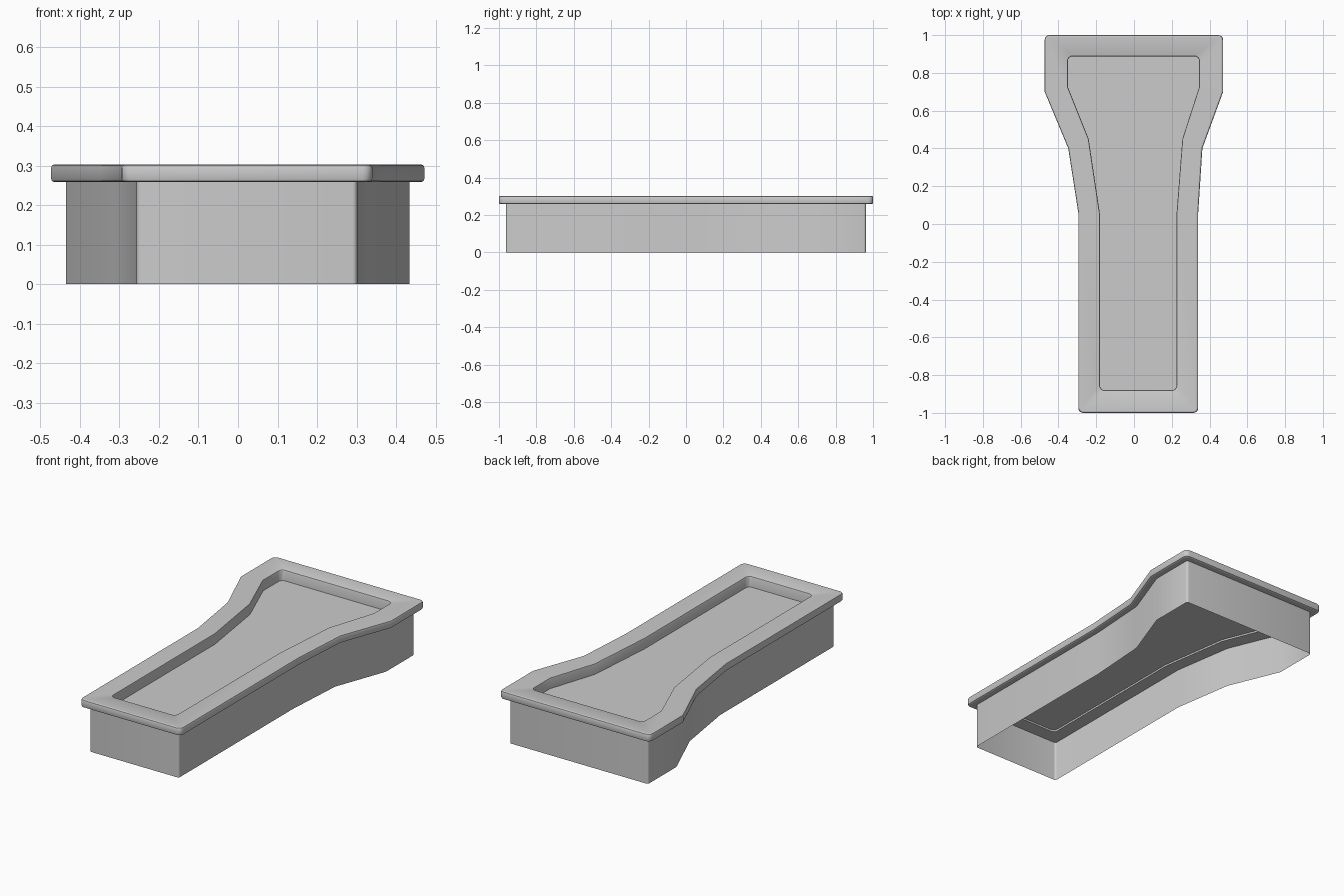
import bpy, bmesh, math
from mathutils import Vector

if "Cube" in bpy.data.objects:
    bpy.data.objects.remove(bpy.data.objects["Cube"])

# Half-outlines as rows of (y, left x, right x), narrow end to wide end
OUTER = [(-1.0, -0.295, 0.34), (0.06, -0.295, 0.34), (0.40, -0.348, 0.362),
         (0.70, -0.473, 0.472), (1.0, -0.473, 0.472)]
INNER = [(-0.88, -0.18, 0.225), (0.05, -0.18, 0.225), (0.45, -0.24, 0.256),
         (0.725, -0.35, 0.345), (0.888, -0.35, 0.345)]
ROUNDED = {0, 4, 5, 9}


def outline(rows, inset=0.0, radius=0.02, segments=4):
    """Closed counter-clockwise outline, inset with mitres, end corners rounded."""
    pts = [Vector((r[2], r[0])) for r in rows] + [Vector((r[1], r[0])) for r in reversed(rows)]
    n = len(pts)
    moved = []
    for i in range(n):
        a = (pts[i] - pts[i - 1]).normalized()
        b = (pts[(i + 1) % n] - pts[i]).normalized()
        na, nb = Vector((-a.y, a.x)), Vector((-b.y, b.x))
        moved.append(pts[i] + (na + nb) * (inset / (1 + na.dot(nb))))
    out = []
    for i in range(n):
        p = moved[i]
        if i not in ROUNDED:
            out.append(p)
            continue
        start = p + (moved[i - 1] - p).normalized() * radius
        end = p + (moved[(i + 1) % n] - p).normalized() * radius
        centre = start + end - p
        for k in range(segments + 1):
            t = k / segments * math.pi / 2
            out.append(centre + (start - centre) * math.cos(t) + (end - centre) * math.sin(t))
    return out


def loft(name, sections, cap=False):
    """Join outlines (rows, inset, radius, z) with quads; optionally fill the last."""
    bm = bmesh.new()
    rings = [[bm.verts.new((p.x, p.y, z)) for p in outline(rows, inset, r)]
             for rows, inset, r, z in sections]
    for low, high in zip(rings, rings[1:]):
        m = len(low)
        for i in range(m):
            j = (i + 1) % m
            bm.faces.new((low[i], low[j], high[j], high[i]))
    if cap:
        bm.faces.new(rings[-1])
    mesh = bpy.data.meshes.new(name)
    bm.to_mesh(mesh)
    bm.free()
    obj = bpy.data.objects.new(name, mesh)
    bpy.context.collection.objects.link(obj)
    bpy.context.view_layer.objects.active = obj
    obj.select_set(True)
    bpy.ops.object.shade_smooth_by_angle(angle=math.radians(25))
    obj.select_set(False)
    return obj


WALL = 0.038

# Open-bottomed side walls
loft("side_walls", [(OUTER, WALL, 0.012, 0.0), (OUTER, WALL, 0.012, 0.258)])

# Overhanging rim with softened edges, inner lip and underside
loft("rim", [
    (OUTER, WALL, 0.012, 0.258),
    (OUTER, 0.008, 0.02, 0.258),
    (OUTER, 0.002, 0.025, 0.261),
    (OUTER, 0.0, 0.025, 0.267),
    (OUTER, 0.0, 0.025, 0.294),
    (OUTER, 0.002, 0.025, 0.300),
    (OUTER, 0.008, 0.02, 0.303),
    (INNER, -0.006, 0.028, 0.303),
    (INNER, -0.002, 0.026, 0.301),
    (INNER, 0.0, 0.025, 0.296),
    (INNER, 0.0, 0.025, 0.232),
    (OUTER, WALL, 0.012, 0.232),
])

# Flat recessed floor
loft("basin_floor", [(INNER, 0.0, 0.025, 0.242)], cap=True)
